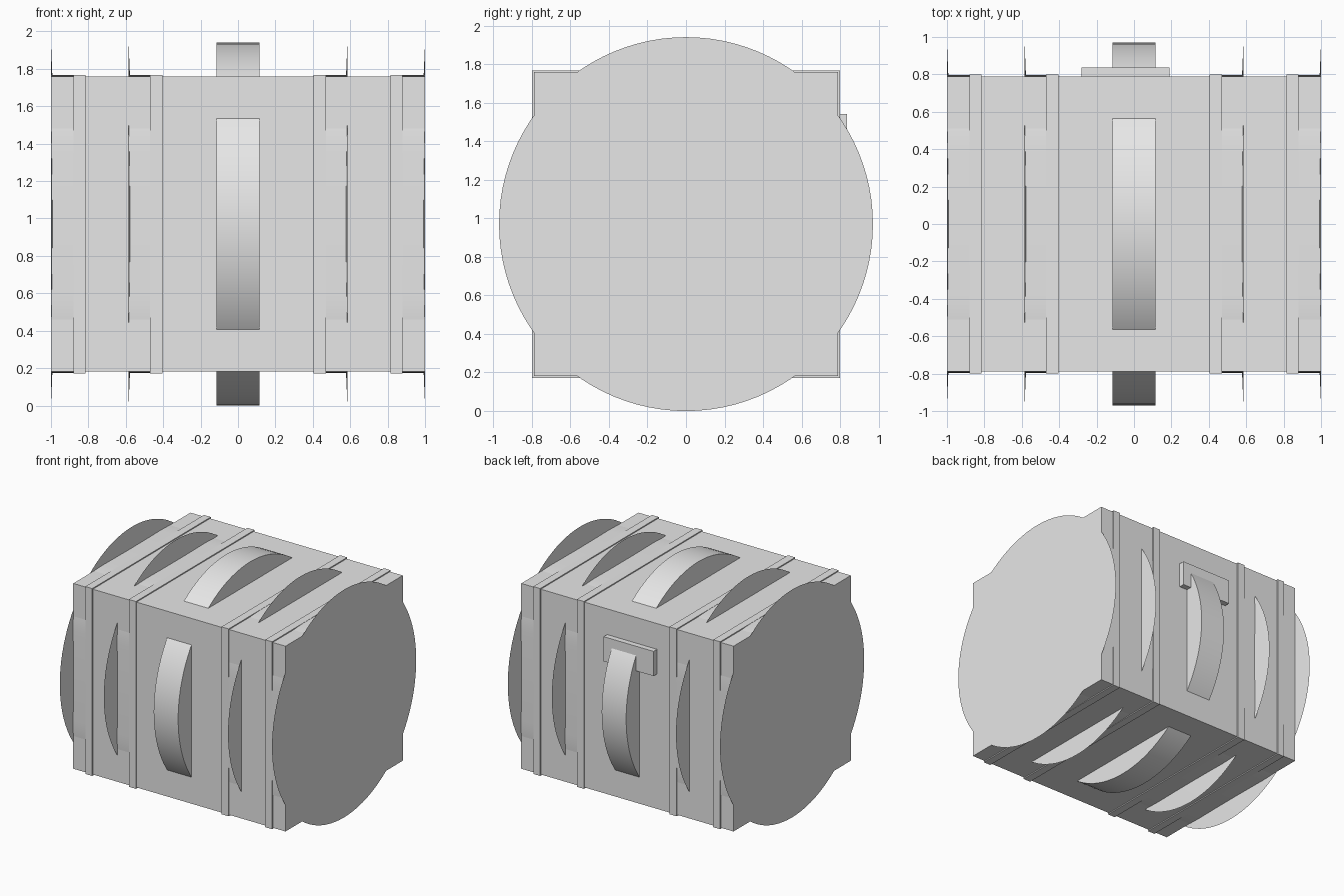
import bpy, bmesh, math

if "Cube" in bpy.data.objects:
    bpy.data.objects.remove(bpy.data.objects["Cube"])

CZ = 0.97       # height of the centre axis
R = 0.97        # hoop radius
HALF = 0.789    # half width of the crate body

grey = bpy.data.materials.new("light grey")
grey.diffuse_color = (0.8, 0.8, 0.8, 1)
grey.use_nodes = True
grey.node_tree.nodes["Principled BSDF"].inputs["Base Color"].default_value = grey.diffuse_color


def finish(name, bm, smooth=False):
    bmesh.ops.recalc_face_normals(bm, faces=bm.faces)
    me = bpy.data.meshes.new(name)
    bm.to_mesh(me)
    bm.free()
    ob = bpy.data.objects.new(name, me)
    bpy.context.collection.objects.link(ob)
    me.materials.append(grey)
    if smooth:
        bpy.ops.object.select_all(action='DESELECT')
        bpy.context.view_layer.objects.active = ob
        ob.select_set(True)
        bpy.ops.object.shade_smooth_by_angle(angle=math.radians(40))
    return ob


def box(name, x0, x1, y0, y1, z0, z1):
    bm = bmesh.new()
    bmesh.ops.create_cube(bm, size=1)
    for v in bm.verts:
        v.co.x = x0 + (v.co.x + 0.5) * (x1 - x0)
        v.co.y = y0 + (v.co.y + 0.5) * (y1 - y0)
        v.co.z = z0 + (v.co.z + 0.5) * (z1 - z0)
    return finish(name, bm)


def loft(name, rings, smooth=True):
    """Solid through cross-sections, each (x, [(y, z), ...])."""
    bm = bmesh.new()
    loops = [[bm.verts.new((x, y, z + CZ)) for y, z in pts] for x, pts in rings]
    for a, b in zip(loops, loops[1:]):
        n = len(a)
        for i in range(n):
            j = (i + 1) % n
            bm.faces.new((a[i], a[j], b[j], b[i]))
    bm.faces.new(loops[0])
    bm.faces.new(loops[-1])
    return finish(name, bm, smooth)


def circle(r, n=96):
    return [(r * math.cos(2 * math.pi * i / n), r * math.sin(2 * math.pi * i / n))
            for i in range(n)]


# Crate body
box("crate_body", -1, 1, -HALF, HALF, CZ - HALF, CZ + HALF)

# Central hoop standing out of all four sides
loft("centre_hoop", [(-0.115, circle(R)), (0.115, circle(R))])

# Low swelling pad outline beside each thin disc
pad = [(-0.53, 0.74), (-0.53, 0.787), (-0.49, 0.791), (-0.44, 0.794), (-0.38, 0.796),
       (0.38, 0.796), (0.44, 0.794), (0.49, 0.791), (0.53, 0.787), (0.53, 0.74)]

for side, s in (("left", -1), ("right", 1)):
    for place, disc_x, pad_x, rib_x in (("end", 1.0, 0.88, 0.815),
                                        ("inner", 0.585, 0.47, 0.403)):
        tag = f"{side}_{place}"
        # Thin disc, tapering toward its rim
        loft(f"{tag}_disc", [(s * disc_x, circle(R)),
                             (s * (disc_x - 0.008), circle(0.78))])
        # Raised square rib around the body
        x0, x1 = sorted((s * pad_x, s * rib_x))
        box(f"{tag}_rib", x0, x1, -0.798, 0.798, CZ - 0.798, CZ + 0.798)
        # Four pads between disc and rib
        for k in range(4):
            c, d = ((1, 0), (0, 1), (-1, 0), (0, -1))[k]
            pts = [(c * y - d * z, d * y + c * z) for y, z in pad]
            loft(f"{tag}_pad_{k + 1}",
                 [(s * (disc_x - 0.001), pts), (s * pad_x, pts)])

# Plate on the back
box("back_plate", -0.28, 0.19, 0.75, 0.836, 1.33, 1.54)
